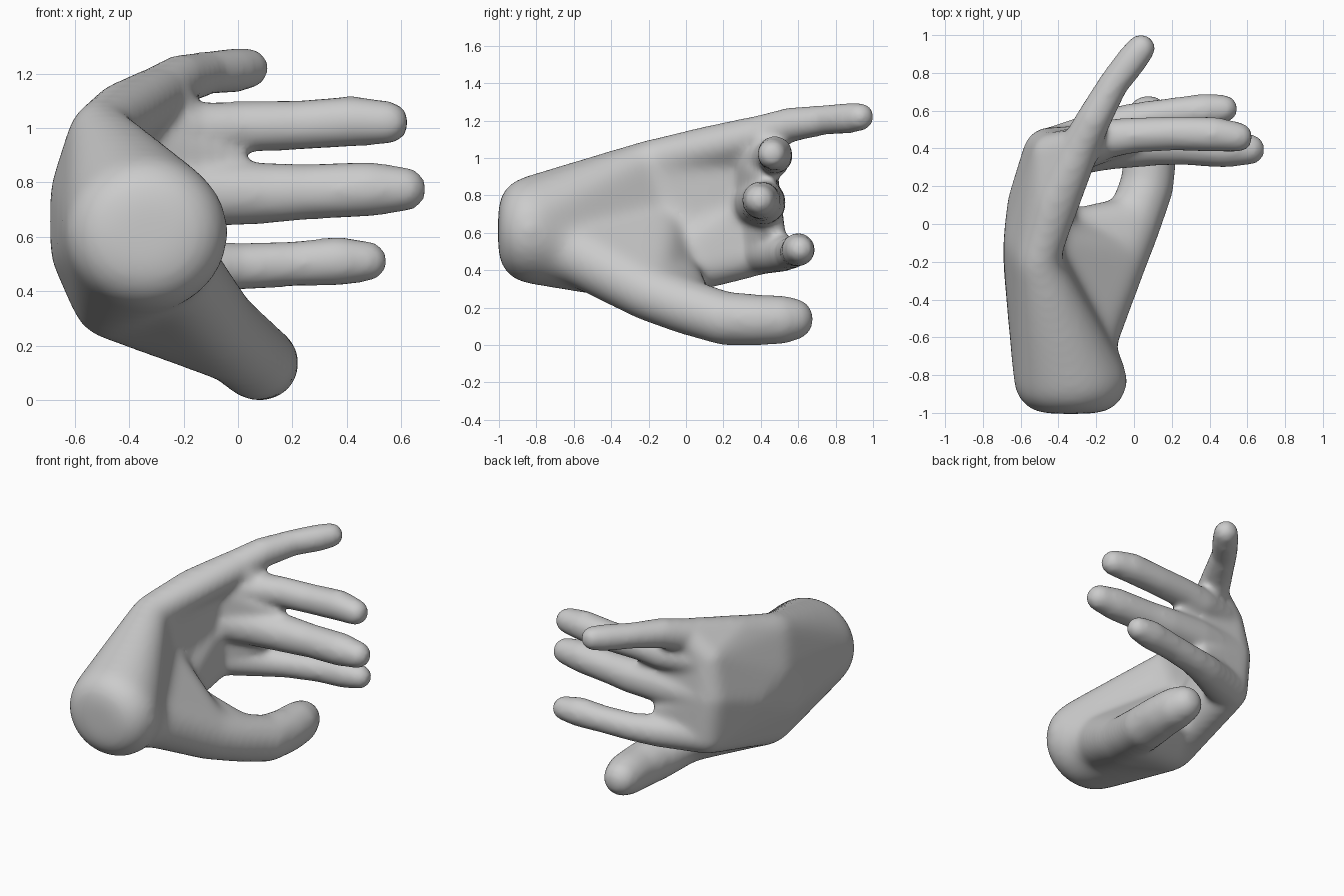
import bpy, bmesh
from mathutils import Matrix
from math import cos, sin, pi

if "Cube" in bpy.data.objects:
    bpy.data.objects.remove(bpy.data.objects["Cube"])

bm = bmesh.new()


def hull(balls):
    """Skin a group of balls (x, y, z, radius) with one convex shell."""
    tmp = bmesh.new()
    for x, y, z, r in balls:
        bmesh.ops.create_icosphere(tmp, subdivisions=3, radius=r,
                                   matrix=Matrix.Translation((x, y, z)))
    res = bmesh.ops.convex_hull(tmp, input=tmp.verts[:])
    inner = {g for g in res["geom_interior"] if isinstance(g, bmesh.types.BMVert)}
    bmesh.ops.delete(tmp, geom=list(inner), context='VERTS')
    mesh = bpy.data.meshes.new("shell")
    tmp.to_mesh(mesh)
    tmp.free()
    bm.from_mesh(mesh)
    bpy.data.meshes.remove(mesh)


def chain(balls):
    for a, b in zip(balls, balls[1:]):
        hull([a, b])


# wrist stump: rounded disc
wrist = [(-0.335 + 0.13 * cos(i * pi / 8), -0.83, 0.615 + 0.115 * sin(i * pi / 8), 0.175)
         for i in range(16)]
heel = (-0.28, -0.65, 0.53, 0.18)

# palm landmarks
pinky_mid = (-0.51, -0.2, 0.985, 0.115)
back_low = (-0.555, -0.2, 0.55, 0.14)
back_high = (-0.555, -0.1, 0.76, 0.14)
back_front = (-0.535, 0.1, 0.68, 0.14)
back_wrist = (-0.485, -0.55, 0.63, 0.175)
index_mid = (-0.47, -0.2, 0.36, 0.14)
thenar = (-0.085, -0.2, 0.28, 0.155)
thumb_base = (-0.005, 0.0, 0.205, 0.152)
hollow = (-0.48, -0.12, 0.66, 0.12)

# fingers, knuckle to tip
index = [(-0.43, 0.39, 0.50, 0.125), (-0.15, 0.51, 0.49, 0.10), (0.0, 0.555, 0.49, 0.087),
         (0.20, 0.585, 0.50, 0.084), (0.37, 0.60, 0.51, 0.091), (0.475, 0.61, 0.51, 0.075)]
middle = [(-0.45, 0.37, 0.76, 0.14), (-0.15, 0.41, 0.76, 0.125), (0.1, 0.42, 0.76, 0.113),
          (0.25, 0.415, 0.765, 0.103), (0.48, 0.40, 0.775, 0.102), (0.612, 0.395, 0.775, 0.082)]
ring = [(-0.42, 0.36, 0.99, 0.125), (-0.15, 0.45, 0.99, 0.105), (0.0, 0.47, 1.005, 0.094),
        (0.22, 0.48, 1.01, 0.092), (0.42, 0.475, 1.025, 0.094), (0.55, 0.46, 1.02, 0.08)]
pinky = [(-0.43, 0.1, 1.06, 0.11), (-0.29, 0.40, 1.122, 0.107), (-0.21, 0.56, 1.178, 0.093),
         (-0.11, 0.74, 1.203, 0.08), (-0.01, 0.87, 1.213, 0.083), (0.037, 0.93, 1.22, 0.076)]
thumb = [thenar, thumb_base, (0.068, 0.2, 0.143, 0.145), (0.088, 0.38, 0.134, 0.136),
         (0.085, 0.50, 0.135, 0.131), (0.075, 0.568, 0.138, 0.114)]
for finger in (index, middle, ring, pinky, thumb):
    chain(finger)

# palm slabs
hull(wrist + [heel, back_wrist])
hull(wrist + [back_wrist, pinky_mid, back_high, back_low, index_mid])
hull([heel, thenar, index_mid, hollow])
hull([thenar, thumb_base, index_mid, (-0.40, -0.02, 0.41, 0.09)])
hull([thenar, index_mid, hollow, (-0.42, 0.0, 0.45, 0.09)])
hull([back_low, back_front, index_mid, index[0], middle[0]])
hull([back_low, back_high, back_front, pinky_mid, middle[0], ring[0]])
hull([pinky_mid, pinky[0], pinky[1], ring[0]])

# webs between the finger roots
hull([index[0], middle[0], (-0.16, 0.47, 0.62, 0.06)])
hull([middle[0], ring[0], (-0.01, 0.43, 0.88, 0.05)])
hull([ring[0], pinky[1], (-0.20, 0.42, 1.07, 0.06)])

mesh = bpy.data.meshes.new("hand")
bm.to_mesh(mesh)
bm.free()
hand = bpy.data.objects.new("hand", mesh)
bpy.context.collection.objects.link(hand)
mat = bpy.data.materials.new("clay grey")
mat.diffuse_color = (0.6, 0.6, 0.6, 1)
mat.use_nodes = True
mat.node_tree.nodes["Principled BSDF"].inputs["Base Color"].default_value = mat.diffuse_color
mesh.materials.append(mat)
bpy.context.view_layer.objects.active = hand
hand.select_set(True)

# fuse all shells into one skin
remesh = hand.modifiers.new("fuse", 'REMESH')
remesh.mode = 'VOXEL'
remesh.voxel_size = 0.018
remesh.use_smooth_shade = True
bpy.ops.object.modifier_apply(modifier="fuse")

# soften the palm strongly, fading out toward the fingers
group = hand.vertex_groups.new(name="palm")
for v in hand.data.vertices:
    weight = min(1, max(0, (0.3 - v.co.y) / 0.35))
    if weight > 0:
        group.add([v.index], weight, 'REPLACE')
for name, steps, vgroup in (("soften_palm", 50, "palm"), ("soften_all", 12, "")):
    soften = hand.modifiers.new(name, 'SMOOTH')
    soften.factor = 0.5
    soften.iterations = steps
    soften.vertex_group = vgroup
    bpy.ops.object.modifier_apply(modifier=name)
bpy.ops.object.shade_smooth()
